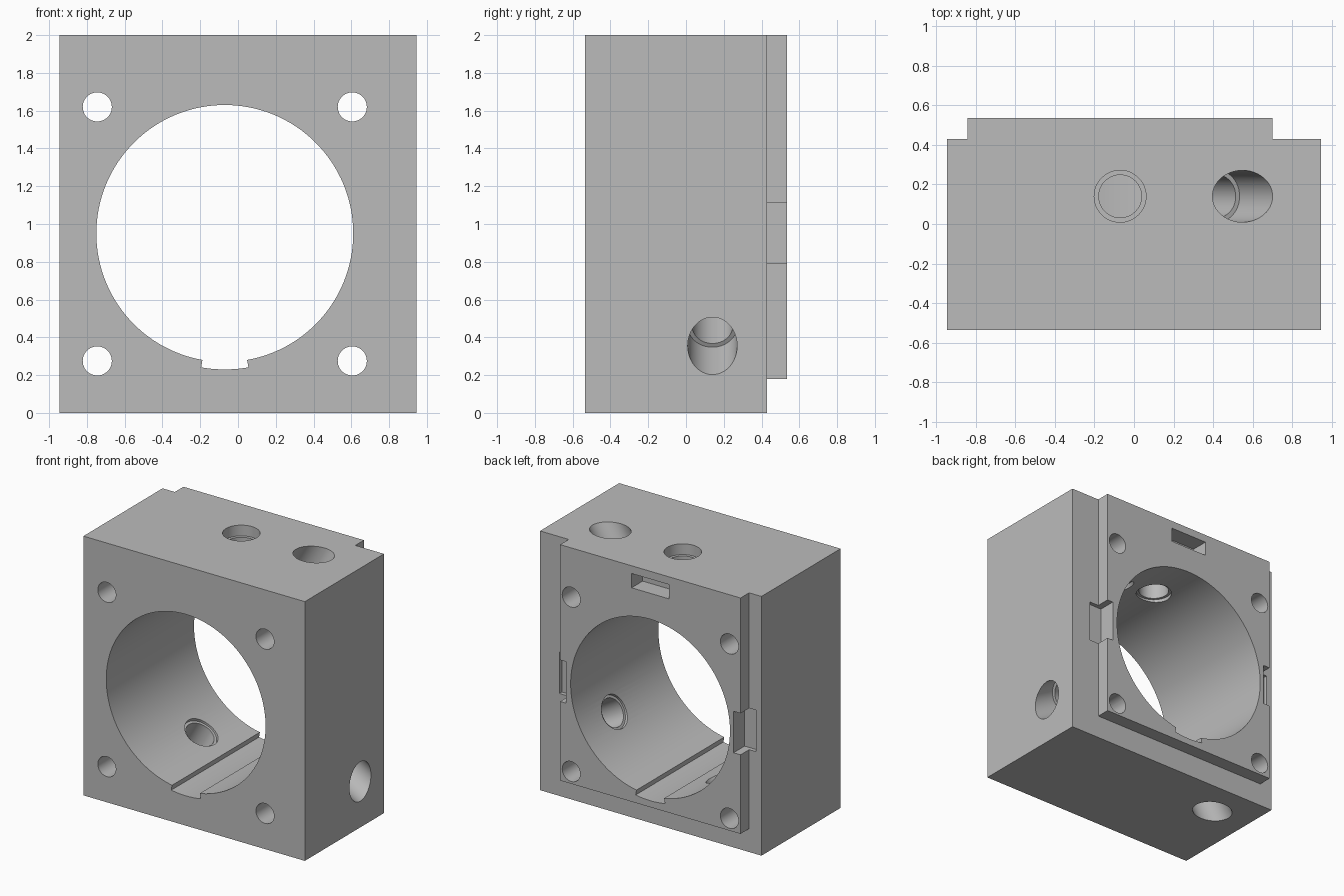
import bpy, bmesh, math
from mathutils import Vector

default = bpy.data.objects.get("Cube")
if default:
    bpy.data.objects.remove(default, do_unlink=True)

BORE = Vector((-0.07, 0, 0.95))   # centre of the main bore
FRONT, BACK, PAD_BACK = -0.535, 0.43, 0.535
PORT_Y = 0.14

grey = bpy.data.materials.new("machined grey")
grey.use_nodes = True
colour = (0.5, 0.5, 0.5, 1)
grey.diffuse_color = colour
grey.node_tree.nodes["Principled BSDF"].inputs["Base Color"].default_value = colour


def make(name, bm):
    mesh = bpy.data.meshes.new(name)
    bmesh.ops.recalc_face_normals(bm, faces=bm.faces)
    bm.to_mesh(mesh)
    bm.free()
    mesh.materials.append(grey)
    obj = bpy.data.objects.new(name, mesh)
    bpy.context.collection.objects.link(obj)
    return obj


def box(name, low, high):
    low, high = Vector(low), Vector(high)
    bm = bmesh.new()
    bmesh.ops.create_cube(bm, size=1)
    bmesh.ops.scale(bm, vec=high - low, verts=bm.verts)
    bmesh.ops.translate(bm, vec=(low + high) / 2, verts=bm.verts)
    return make(name, bm)


def rod(name, start, end, radius, sides=48):
    axis = end - start
    bm = bmesh.new()
    bmesh.ops.create_cone(bm, cap_ends=True, segments=sides, radius1=radius,
                          radius2=radius, depth=axis.length)
    bm.transform(axis.to_track_quat('Z', 'Y').to_matrix().to_4x4())
    bmesh.ops.translate(bm, vec=(start + end) / 2, verts=bm.verts)
    return make(name, bm)


def combine(target, tool, operation='DIFFERENCE'):
    mod = target.modifiers.new(tool.name, 'BOOLEAN')
    mod.operation = operation
    mod.solver = 'EXACT'
    mod.object = tool
    bpy.context.view_layer.objects.active = target
    bpy.ops.object.modifier_apply(modifier=mod.name)
    bpy.data.objects.remove(tool, do_unlink=True)


# Block with a raised mounting pad on the back
housing = box("housing_block", (-0.945, FRONT, 0), (0.945, BACK, 2))
combine(housing, box("rear_pad", (-0.84, 0.3, 0.18), (0.70, PAD_BACK, 2)), 'UNION')

# Main bore
along = Vector((0, 1, 0))
combine(housing, rod("bore", BORE - along, BORE + along, 0.68, 128))

# Keyway along the bottom of the bore
bm = bmesh.new()
ring = [(0.72, a) for a in range(260, 281, 2)] + [(0.5, 280), (0.5, 260)]
face = bm.faces.new([bm.verts.new(
    BORE + Vector((r * math.cos(math.radians(a)), -1, r * math.sin(math.radians(a)))))
    for r, a in ring])
sweep = bmesh.ops.extrude_face_region(bm, geom=[face])
bmesh.ops.translate(bm, vec=(0, 2, 0),
                    verts=[v for v in sweep["geom"] if isinstance(v, bmesh.types.BMVert)])
combine(housing, make("keyway", bm))

# Four bolt holes
for x in (-0.745, 0.605):
    for z in (0.275, 1.62):
        spot = Vector((x, 0, z))
        combine(housing, rod("bolt_hole", spot - along, spot + along, 0.077))

# Radial ports: narrow hole, wide outer counterbore and shallow spotface in the bore
for angle in (90, 59.5, -30.4, 239.6):
    a = math.radians(angle)
    out = Vector((math.cos(a), 0, math.sin(a)))
    hub = BORE + Vector((0, PORT_Y, 0))
    for start, end, radius in ((0.4, 1.5, 0.108), (0.967, 1.5, 0.131), (0.4, 0.695, 0.128)):
        combine(housing, rod("port", hub + out * start, hub + out * end, radius))

# Locating pockets in the pad
for low, high in (((-0.23, 1.83), (0.09, 1.94)),
                  ((-0.90, 0.79), (-0.78, 1.11)),
                  ((0.65, 0.79), (0.78, 1.11))):
    combine(housing, box("pocket", (low[0], 0.40, low[1]), (high[0], 0.7, high[1])))

# Smooth bores with crisp edges
housing.name = "housing"
bpy.ops.object.select_all(action='DESELECT')
housing.select_set(True)
bpy.context.view_layer.objects.active = housing
bpy.ops.object.shade_smooth_by_angle(angle=math.radians(30))
